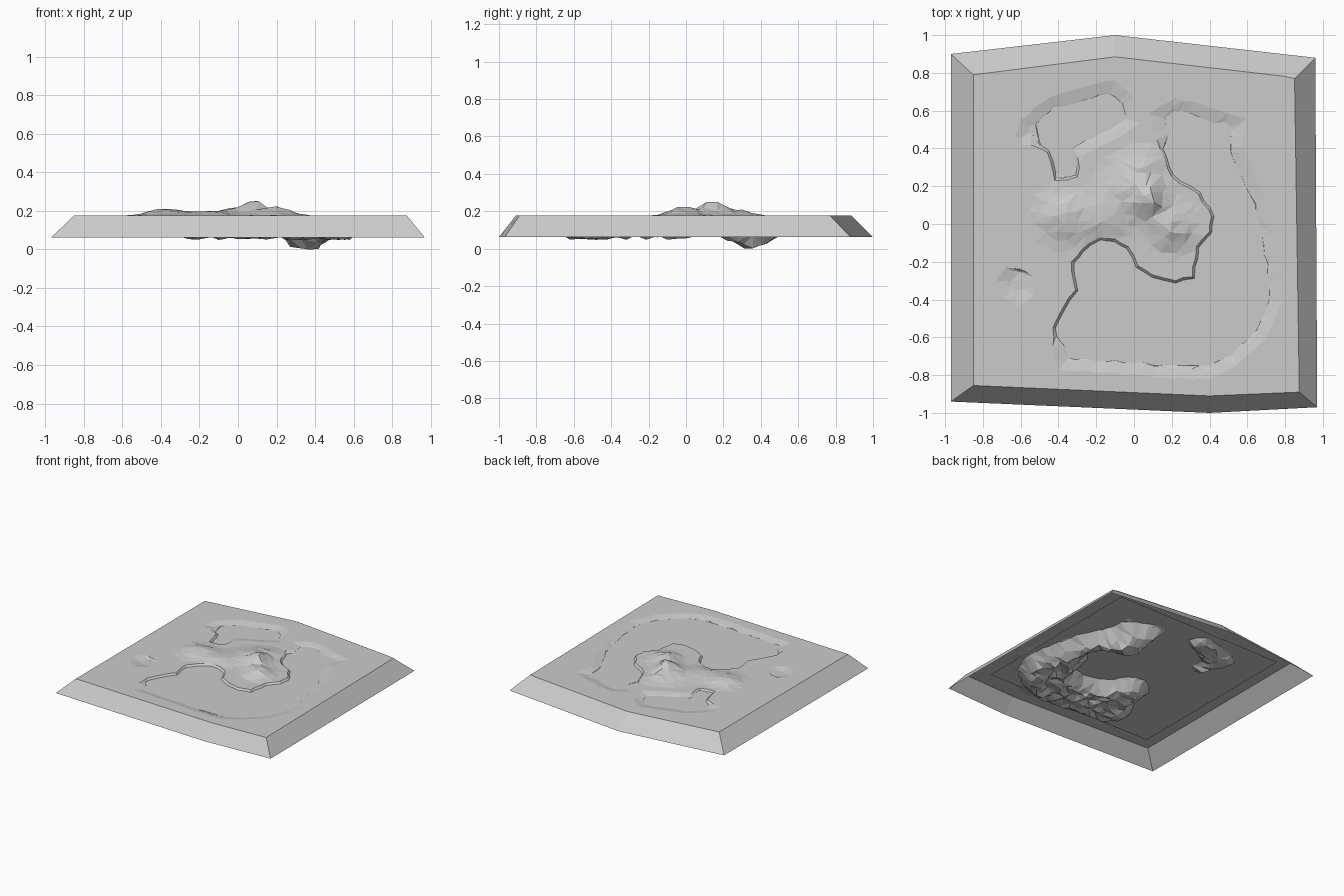
import bpy
import bmesh
import math
import random
from mathutils import Vector, geometry

random.seed(4)
GROUND, WATER, BASE = 0.177, 0.163, 0.062
CLIFF, BEACH = 0.013, 0.07

cube = bpy.data.objects.get("Cube")
if cube:
    bpy.data.objects.remove(cube)

# One neutral grey for everything
grey = bpy.data.materials.new("stone_grey")
grey.use_nodes = True
grey.diffuse_color = (0.6, 0.6, 0.6, 1)
grey.node_tree.nodes["Principled BSDF"].inputs["Base Color"].default_value = (0.6, 0.6, 0.6, 1)


def make_object(name, verts, faces):
    mesh = bpy.data.meshes.new(name)
    mesh.from_pydata(verts, [], faces)
    mesh.materials.append(grey)
    obj = bpy.data.objects.new(name, mesh)
    bpy.context.collection.objects.link(obj)
    return obj


def points(*flat):
    return [Vector(pair) for pair in zip(flat[::2], flat[1::2])]


# Slab outlines, counter-clockwise
foot = points(-.97, -.94, .4, -1, .97, -.97, .96, .88, -.1, 1, -.97, .9)
rim = points(-.85, -.855, .4, -.91, .875, -.89, .85, .77, -.1, .885, -.85, .79)


class Basin:
    """A water basin: a gentle outer beach joined to a steep inner shore."""

    def __init__(self, beach, shore, depth):
        self.beach = self.densify(beach + shore[:1])
        self.shore = self.densify(shore + beach[:1])
        self.depth = depth
        self.loop = self.beach[:-1] + self.shore[:-1]

    @staticmethod
    def densify(line):
        out = []
        for a, b in zip(line, line[1:]):
            n = max(1, round((b - a).length / 0.05))
            for i in range(n):
                p = a.lerp(b, i / n)
                if i:
                    p += Vector((random.uniform(-1, 1), random.uniform(-1, 1))) * 0.007
                out.append(p)
        return out + [line[-1]]

    def contains(self, p):
        inside = False
        for a, b in zip(self.loop, self.loop[1:] + self.loop[:1]):
            if (a.y > p.y) != (b.y > p.y):
                if p.x < a.x + (b.x - a.x) * (p.y - a.y) / (b.y - a.y):
                    inside = not inside
        return inside

    @staticmethod
    def distance(line, p):
        best = 9.0
        for a, b in zip(line, line[1:]):
            d = b - a
            t = min(1, max(0, (p - a).dot(d) / d.length_squared))
            best = min(best, (a + d * t - p).length)
        return best

    def distances(self, p):
        return self.distance(self.beach, p), self.distance(self.shore, p)

    def inset_loop(self):
        """Waterline, offset inward from the rim."""
        out = []
        n = len(self.loop)
        for i, p in enumerate(self.loop):
            along = (self.loop[(i + 1) % n] - self.loop[i - 1]).normalized()
            side = Vector((-along.y, along.x))
            if not self.contains(p + side * 0.005):
                side.negate()
            width = CLIFF if i >= len(self.beach) else BEACH * random.uniform(.8, 1.1)
            out.append(p + side * width)
        return out


lagoon = Basin(
    points(-.43, -.65, -.4, -.77, -.1, -.79, .2, -.82, .4, -.82, .55, -.74, .7, -.6,
           .79, -.4, .77, -.2, .73, 0, .7, .12, .63, .28, .57, .4, .6, .56,
           .45, .6, .22, .67, .08, .58),
    points(.12, .45, .2, .25, .34, .16, .41, .04, .4, -.04, .33, -.12, .31, -.28,
           .22, -.3, .1, -.27, .02, -.22, -.03, -.12, -.1, -.08, -.18, -.07,
           -.28, -.14, -.33, -.2, -.31, -.35, -.38, -.45, -.43, -.55), 0.105)
north_bay = Basin(
    points(-.55, .42, -.65, .42, -.6, .55, -.45, .67, -.25, .73, -.1, .76, 0, .66,
           .03, .54, -.08, .46, -.2, .4),
    points(-.27, .36, -.3, .25, -.42, .23, -.46, .38), 0.04)
pond = Basin(points(-.53, -.28, -.53, -.38, -.62, -.44, -.7, -.38, -.73, -.3),
             points(-.68, -.23, -.6, -.24), 0.06)
basins = [lagoon, north_bay, pond]

# Island hills: x, y, height, radius
hills = [(.08, .13, .085, .085), (.2, -.02, .058, .1), (-.06, .2, .03, .12),
         (-.38, .04, .042, .12), (-.15, .02, .025, .13), (.05, .3, .028, .1)]


def bump(p, x, y, radius):
    return math.exp(-((p.x - x) ** 2 + (p.y - y) ** 2) / radius ** 2)


def height(p):
    nearest = 9.0
    for basin in basins:
        beach, shore = basin.distances(p)
        nearest = min(nearest, beach, shore)
        if nearest < 0.001:
            return GROUND
        if basin.contains(p):
            t = min(beach / BEACH, shore / CLIFF)
            if t < 1:
                return WATER + (GROUND - WATER) * (1 - t)
            reach = min(beach - BEACH, shore - CLIFF)
            drop = min(basin.depth * random.uniform(.8, 1.1), reach * 1.2)
            if basin is lagoon:
                drop += .065 * bump(p, .37, .35, .13) * min(1, reach / .06)
            return max(0, WATER - drop)
    land = sum(h * bump(p, x, y, r) for x, y, h, r in hills)
    if land < 0.006:
        return GROUND
    land = (land - 0.006) * random.uniform(.75, 1.1)
    return GROUND + land * min(1, nearest / 0.05)


# Terrain sheet: rim, shorelines and scattered points joined into triangles
coords = list(rim)
edges = [(i, (i + 1) % len(rim)) for i in range(len(rim))]
for basin in basins:
    for loop in (basin.loop, basin.inset_loop()):
        start = len(coords)
        coords += loop
        edges += [(start + i, start + (i + 1) % len(loop)) for i in range(len(loop))]
fixed = list(coords)
step = 0.052
for i in range(-15, 16):
    for j in range(-15, 16):
        p = Vector((i + random.uniform(-.35, .35), j + random.uniform(-.35, .35))) * step
        if min((p - q).length for q in fixed) > 0.022:
            coords.append(p)
flat, _, tris, *_ = geometry.delaunay_2d_cdt(coords, edges, [], 0, 1e-5)
corners = [tuple(round(v, 3) for v in q) for q in rim]
verts = []
for p in flat:
    on_rim = tuple(round(v, 3) for v in p) in corners
    verts.append((p.x, p.y, GROUND if on_rim else height(p)))
terrain = make_object("terrain", verts, tris)

# Sloped sides of the open-bottomed slab
count = len(foot)
ring = [(p.x, p.y, BASE) for p in foot] + [(p.x, p.y, GROUND) for p in rim]
quads = [(i, (i + 1) % count, count + (i + 1) % count, count + i) for i in range(count)]
make_object("sloped_sides", ring, quads)

# Water sheet filling the basins
half = 0.75
make_object("water_sheet", [(x * half, y * half, WATER) for x, y in
                            ((-1, -1), (1, -1), (1, 1), (-1, 1))], [(0, 1, 2, 3)])

# Consistent upward normals on the terrain
bm = bmesh.new()
bm.from_mesh(terrain.data)
for face in bm.faces:
    if face.normal.z < 0:
        face.normal_flip()
bm.to_mesh(terrain.data)
bm.free()
